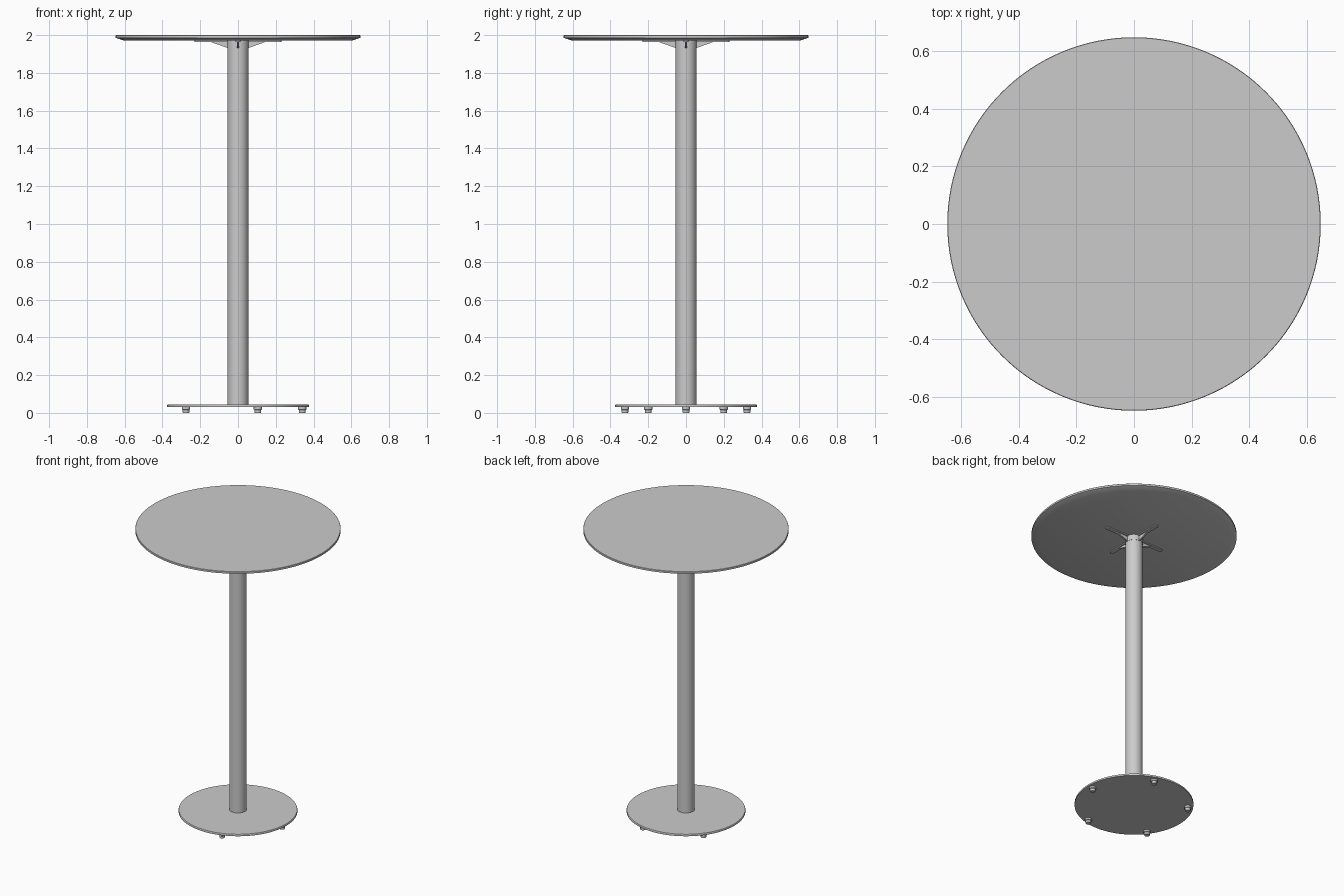
import bpy, bmesh, math
from mathutils import Matrix

if "Cube" in bpy.data.objects:
    bpy.data.objects.remove(bpy.data.objects["Cube"])


def finish(name, bm, loc=(0, 0, 0), angle=0.0):
    bmesh.ops.recalc_face_normals(bm, faces=bm.faces)
    me = bpy.data.meshes.new(name)
    bm.to_mesh(me)
    bm.free()
    ob = bpy.data.objects.new(name, me)
    ob.location = loc
    ob.rotation_euler.z = angle
    bpy.context.collection.objects.link(ob)
    bpy.ops.object.select_all(action='DESELECT')
    ob.select_set(True)
    bpy.context.view_layer.objects.active = ob
    bpy.ops.object.shade_smooth_by_angle(angle=math.radians(25))
    return ob


def lathe(name, profile, sides, loc=(0, 0, 0)):
    """Closed solid of revolution from (radius, z) points, bottom to top."""
    bm = bmesh.new()
    rings = [[bm.verts.new((r * math.cos(math.tau * i / sides),
                            r * math.sin(math.tau * i / sides), z))
              for i in range(sides)] for r, z in profile]
    for a, b in zip(rings, rings[1:]):
        for i in range(sides):
            j = (i + 1) % sides
            bm.faces.new((a[i], a[j], b[j], b[i]))
    bm.faces.new(rings[0][::-1])
    bm.faces.new(rings[-1])
    return finish(name, bm, loc)


def extrude(name, outline, axis, start, depth, angle):
    """Extrude a 2D outline along y (outline in xz) or z (outline in xy)."""
    bm = bmesh.new()
    pts = [(u, start, v) if axis == 'Y' else (u, v, start) for u, v in outline]
    face = bm.faces.new([bm.verts.new(p) for p in pts])
    new = bmesh.ops.extrude_face_region(bm, geom=[face])['geom']
    move = (0, depth, 0) if axis == 'Y' else (0, 0, depth)
    bmesh.ops.translate(bm, vec=move,
                        verts=[g for g in new if isinstance(g, bmesh.types.BMVert)])
    return finish(name, bm, angle=angle)


# Round top with undercut edge
lathe("table_top", [(0.605, 1.971), (0.648, 1.986), (0.648, 1.998), (0.646, 2.0)], 128)

# Column, its collar and the base disc
lathe("column", [(0.055, 0.04), (0.055, 1.935)], 64)
lathe("column_collar", [(0.057, 1.933), (0.057, 1.971)], 48)
lathe("base_disc", [(0.375, 0.031), (0.375, 0.041), (0.373, 0.044)], 128)

# Four support arms: flat round-ended strap plus triangular gusset
strap = [(0.03, -0.014), (0.03, 0.014)] + [
    (0.216 + 0.014 * math.cos(a), 0.014 * math.sin(a))
    for a in (math.pi / 2 - math.pi * i / 10 for i in range(11))]
gusset = [(0.04, 1.966), (0.15, 1.966), (0.14, 1.962), (0.056, 1.932), (0.04, 1.932)]
for k in range(4):
    turn = k * math.pi / 2
    extrude(f"arm_strap_{k + 1}", strap, 'Z', 1.964, 0.008, turn)
    extrude(f"arm_gusset_{k + 1}", gusset, 'Y', -0.006, 0.012, turn)

# Five levelling feet
for k in range(5):
    a = math.tau * k / 5
    lathe(f"foot_{k + 1}",
          [(0.016, 0.0), (0.018, 0.003), (0.018, 0.016), (0.022, 0.019), (0.022, 0.032)],
          24, (0.34 * math.cos(a), 0.34 * math.sin(a), 0))
